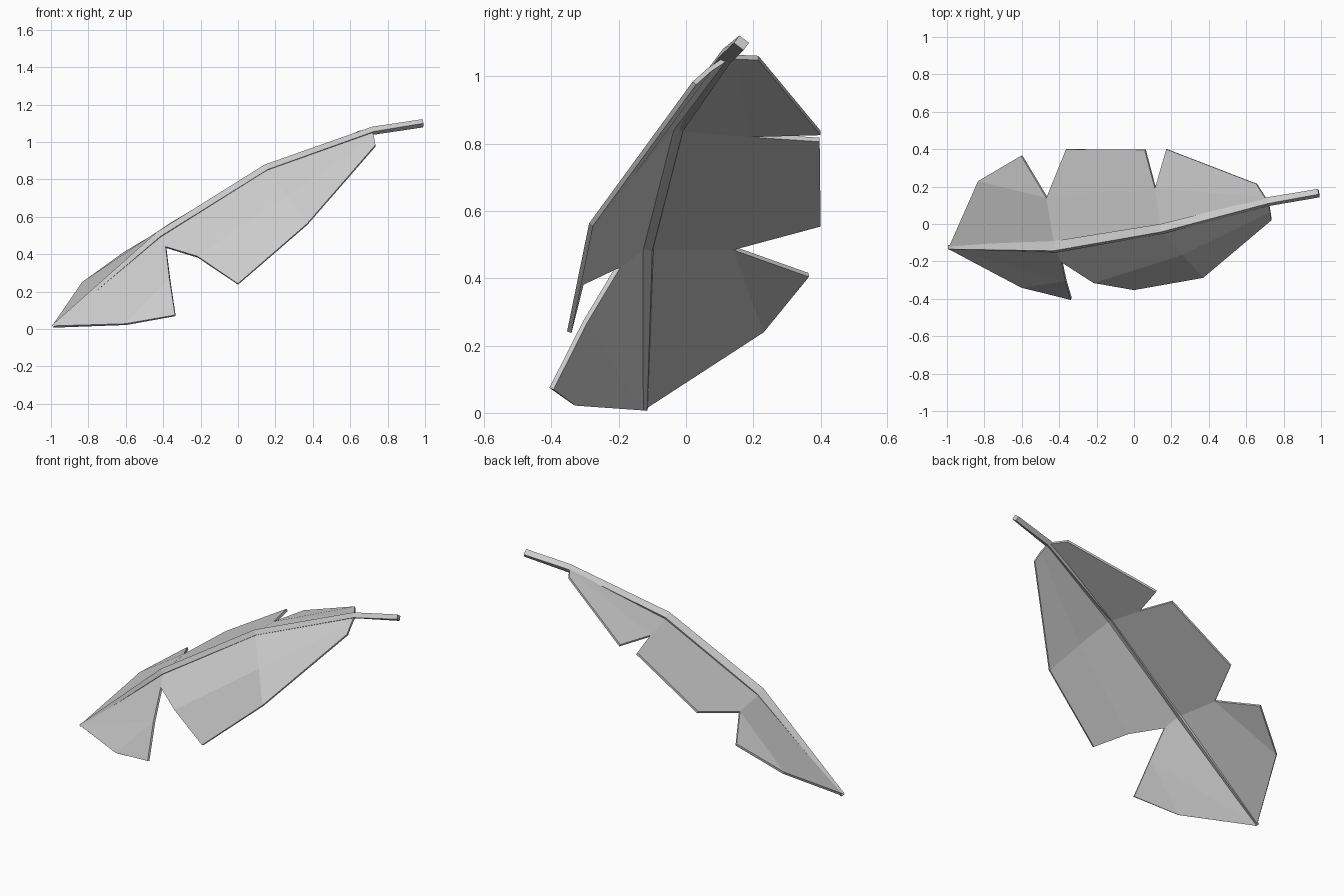
import bpy, bmesh
from math import sin, cos
from mathutils import Vector

if "Cube" in bpy.data.objects:
    bpy.data.objects.remove(bpy.data.objects["Cube"])


def make_object(name, verts, faces):
    bm = bmesh.new()
    vs = [bm.verts.new(v) for v in verts]
    for f in faces:
        bm.faces.new([vs[i] for i in f])
    bmesh.ops.recalc_face_normals(bm, faces=bm.faces[:])
    mesh = bpy.data.meshes.new(name)
    bm.to_mesh(mesh)
    bm.free()
    ob = bpy.data.objects.new(name, mesh)
    bpy.context.collection.objects.link(ob)
    return ob


# Leaf blade: fold line, then far lobes, then near lobes
fold = [(-.99, -.13, .012), (-.42, -.13, .49), (.15, -.04, .845), (.72, .115, 1.05)]
far = [(-.83, .23, .245), (-.60, .365, .41), (-.465, .14, .49),      # 4 5 6
       (-.36, .40, .56), (.06, .397, .812), (.115, .19, .826),       # 7 8 9
       (.175, .40, .832), (.655, .215, 1.055), (.70, .145, 1.058)]   # 10 11 12
near = [(-.60, -.335, .025), (-.335, -.40, .072), (-.365, -.30, .27),  # 13 14 15
        (-.385, -.20, .437), (-.215, -.31, .385), (0, -.347, .24),     # 16 17 18
        (.37, -.282, .56), (.735, .025, .98), (.26, -.16, .71),        # 19 20 21
        (.728, .07, 1.02)]                                             # 22
faces = [(0, 4, 6, 1), (4, 5, 6),
         (1, 6, 9, 2), (6, 7, 8, 9),
         (2, 9, 12, 3), (9, 10, 11, 12),
         (0, 15, 16, 1), (0, 13, 15), (13, 14, 15),
         (1, 16, 17, 21, 2), (17, 18, 19, 21),
         (2, 21, 22, 3), (21, 19, 20, 22)]
blade = make_object("leaf_blade", fold + far + near, faces)
solid = blade.modifiers.new("thickness", 'SOLIDIFY')
solid.thickness = .014
solid.offset = 0

# Midrib and stem: tilted box section swept along the fold
path = [(-.99, -.125, .013), (-.42, -.122, .500), (.15, -.026, .858),
        (.72, .12, 1.06), (.988, .165, 1.10)]
sizes = [(.022, .014), (.055, .032), (.046, .032), (.038, .030), (.036, .028)]
pts = [Vector(p) for p in path]
roll = [.2, .35, .4, .5, .65]
verts, rib_faces = [], []
for i, (p, (w, h)) in enumerate(zip(pts, sizes)):
    t = (pts[min(i + 1, 4)] - pts[max(i - 1, 0)]).normalized()
    side = Vector((0, 0, 1)).cross(t).normalized()
    up = t.cross(side)
    s = side * cos(roll[i]) - up * sin(roll[i])
    u = up * cos(roll[i]) + side * sin(roll[i])
    for a, b in ((-1, -1), (1, -1), (1, 1), (-1, 1)):
        verts.append(p + s * a * w / 2 + u * b * h / 2)
for i in range(4):
    for k in range(4):
        n = (k + 1) % 4
        rib_faces.append((i * 4 + k, i * 4 + n, i * 4 + 4 + n, i * 4 + 4 + k))
rib_faces += [(0, 1, 2, 3), (16, 17, 18, 19)]
make_object("midrib_stem", verts, rib_faces)
